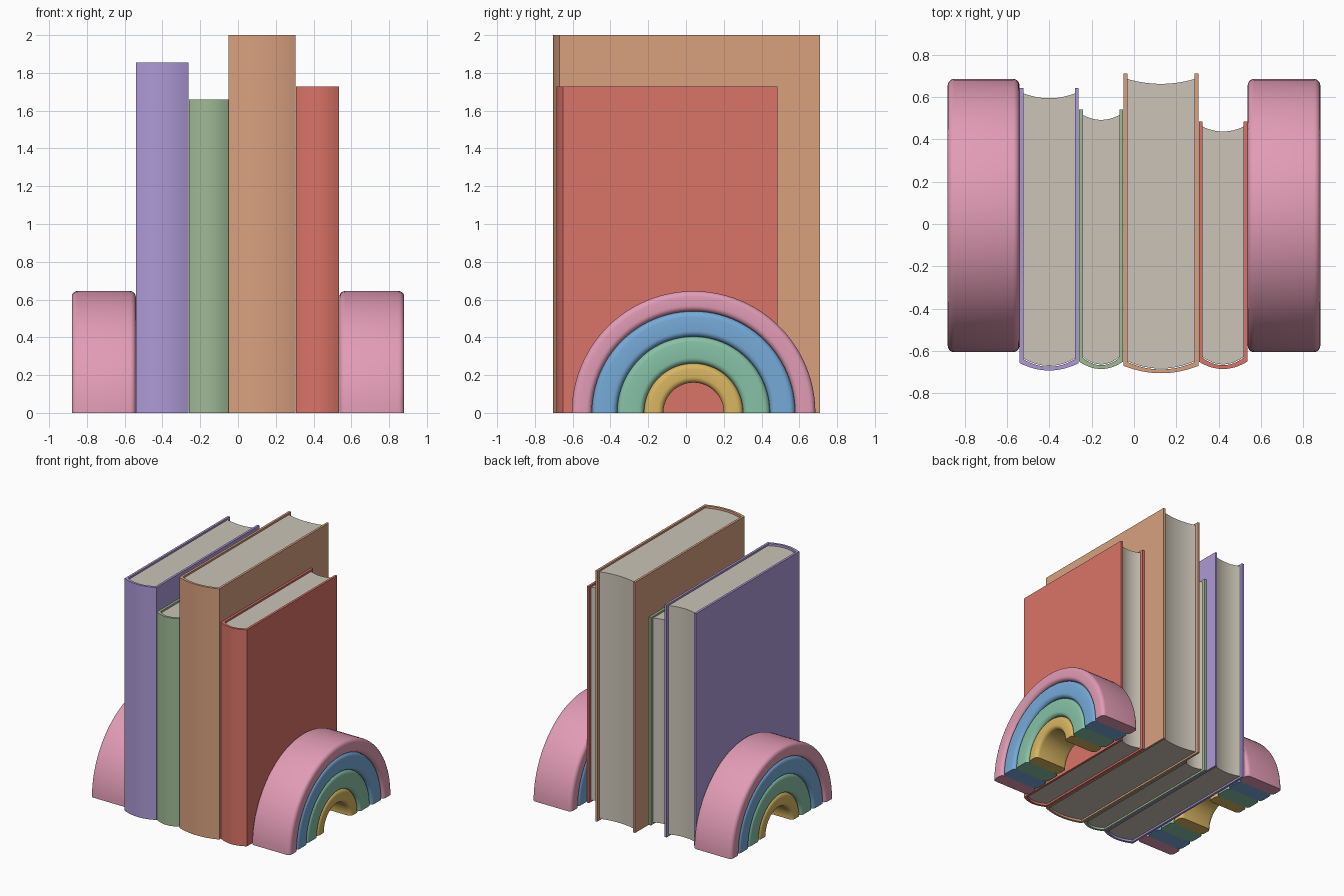
import bpy
import bmesh
import math

if "Cube" in bpy.data.objects:
    bpy.data.objects.remove(bpy.data.objects["Cube"])


def linear(c):
    c /= 255
    return c / 12.92 if c <= 0.04045 else ((c + 0.055) / 1.055) ** 2.4


def material(name, rgb):
    m = bpy.data.materials.new(name)
    m.diffuse_color = (*[linear(c) for c in rgb], 1)
    m.use_nodes = True
    m.node_tree.nodes["Principled BSDF"].inputs["Base Color"].default_value = m.diffuse_color
    return m


PURPLE = material("purple", (172, 154, 214))
SAGE = material("sage green", (160, 186, 150))
TAN = material("tan", (216, 161, 127))
RED = material("red", (218, 115, 104))
PAPER = material("paper", (203, 196, 183))
PINK = material("pink", (226, 156, 181))
BLUE = material("blue", (118, 170, 216))
MINT = material("mint", (135, 194, 166))
YELLOW = material("yellow", (217, 182, 98))


def finish(name, bm, mat):
    bmesh.ops.recalc_face_normals(bm, faces=bm.faces)
    mesh = bpy.data.meshes.new(name)
    bm.to_mesh(mesh)
    bm.free()
    mesh.materials.append(mat)
    ob = bpy.data.objects.new(name, mesh)
    bpy.context.collection.objects.link(ob)
    bpy.ops.object.select_all(action='DESELECT')
    ob.select_set(True)
    bpy.context.view_layer.objects.active = ob
    bpy.ops.object.shade_smooth_by_angle(angle=math.radians(35))
    return ob


def loft(name, rings, mat):
    """Join closed rings of points into a capped solid."""
    bm = bmesh.new()
    vs = [[bm.verts.new(p) for p in ring] for ring in rings]
    n = len(vs[0])
    for a, b in zip(vs, vs[1:]):
        for i in range(n):
            j = (i + 1) % n
            bm.faces.new((a[i], a[j], b[j], b[i]))
    bm.faces.new(vs[0])
    bm.faces.new(vs[-1])
    return finish(name, bm, mat)


def bow(x0, x1, y, depth, n=16):
    """Shallow curve from x0 to x1, its middle pushed towards -y."""
    return [(x0 + (x1 - x0) * i / n,
             y - depth * (1 - (2 * i / n - 1) ** 2)) for i in range(n + 1)]


def prism(name, outline, z0, z1, mat):
    return loft(name, [[(x, y, z) for x, y in outline] for z in (z0, z1)], mat)


def book(name, x0, x1, front, back, height, mat):
    t, bulge = 0.018, 0.035
    side = front + bulge
    # Cover: two boards and a rounded spine
    outer = bow(x0, x1, side, bulge)
    inner = bow(x1 - t, x0 + t, side + t, bulge)
    outline = [(x0, back)] + outer + [(x1, back), (x1 - t, back)] \
        + inner + [(x0 + t, back)]
    prism(name + "_cover", outline, 0, height, mat)
    # Page block with a hollow fore edge
    pages = bow(x0 + t, x1 - t, side + t + 0.004, bulge) \
        + bow(x1 - t, x0 + t, back - 0.025, 0.023)
    prism(name + "_pages", pages, 0.015, height - 0.015, PAPER)


book("purple_book", -0.54, -0.261, -0.692, 0.642, 1.855, PURPLE)
book("green_book", -0.259, -0.051, -0.685, 0.54, 1.66, SAGE)
book("tan_book", -0.049, 0.304, -0.705, 0.71, 2.0, TAN)
book("red_book", 0.306, 0.535, -0.685, 0.485, 1.728, RED)


def arch(name, x0, x1, r0, r1, mat, bevel=0.03, seg=5, steps=48):
    """Half ring with rounded edges, standing on the ground."""
    section = []
    corners = ((x1 - bevel, r1 - bevel), (x0 + bevel, r1 - bevel),
               (x0 + bevel, r0 + bevel), (x1 - bevel, r0 + bevel))
    for k, (cx, cr) in enumerate(corners):
        for i in range(seg + 1):
            a = math.pi / 2 * (k + i / seg)
            section.append((cx + bevel * math.cos(a), cr + bevel * math.sin(a)))
    rings = []
    for i in range(steps + 1):
        a = math.pi * i / steps
        rings.append([(x, 0.04 + r * math.cos(a), r * math.sin(a))
                      for x, r in section])
    loft(name, rings, mat)


# Rainbow bookends on both sides
bands = (("outer_arch", 0.538, 0.645, PINK), ("second_arch", 0.404, 0.538, BLUE),
         ("third_arch", 0.262, 0.404, MINT), ("inner_arch", 0.16, 0.262, YELLOW))
for label, x0, x1 in (("right", 0.537, 0.88), ("left", -0.88, -0.541)):
    for k, (part, r0, r1, mat) in enumerate(bands):
        inset = 0.008 * k
        arch(f"{label}_{part}", x0 + inset, x1 - inset, r0, r1, mat)
